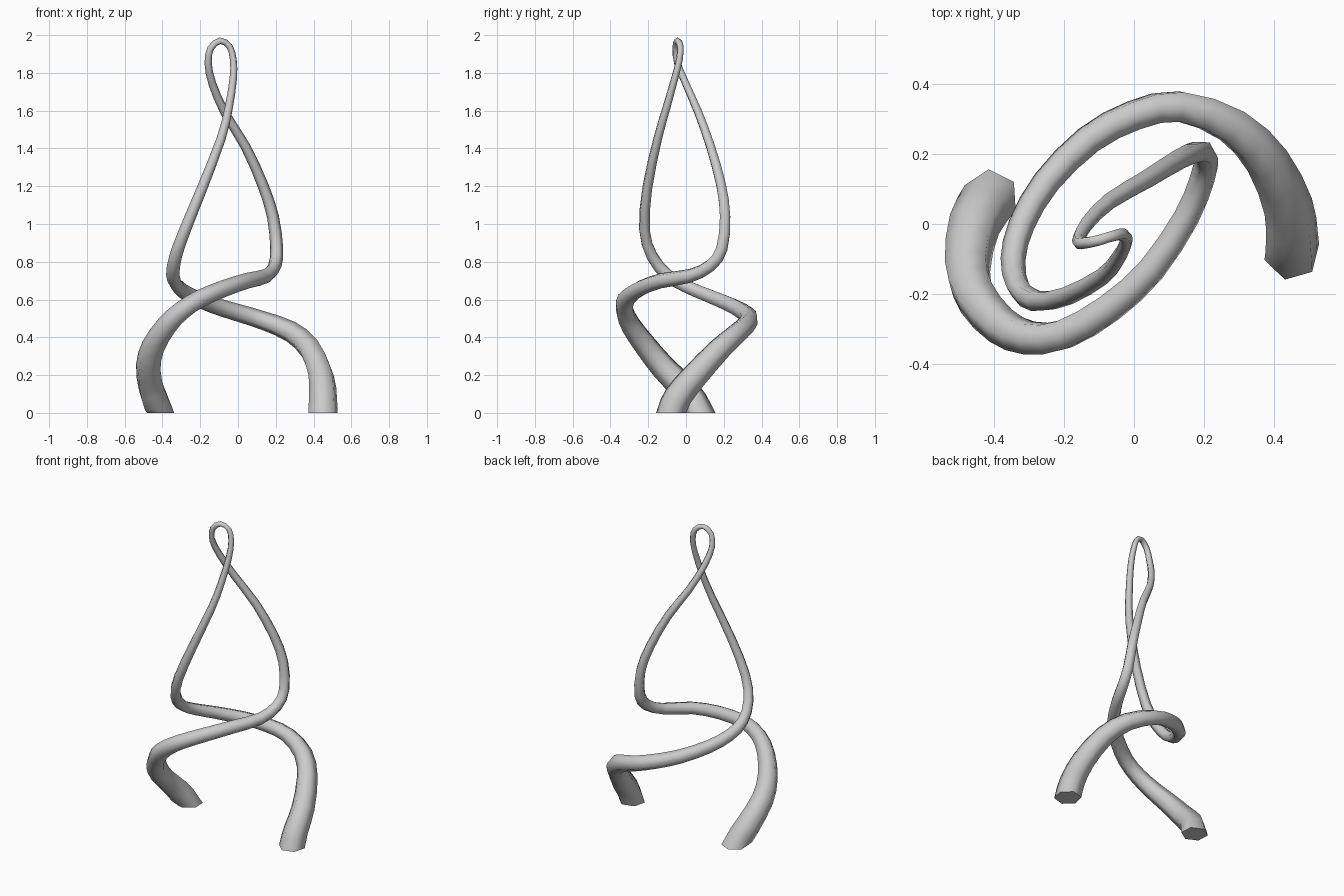
import bpy
import bmesh
import math
from mathutils import Vector

SIDES = 6
STEPS = 2

default_cube = bpy.data.objects.get("Cube")
if default_cube:
    bpy.data.objects.remove(default_cube, do_unlink=True)

# Strand from the left foot up to the top loop
rising_strand = [
    (.45, -.08, .01), (.45, -.04, .1), (.44, .05, .21), (.38, .18, .35),
    (.28, .28, .44), (.13, .335, .5), (0, .31, .54), (-.13, .24, .58),
    (-.25, .12, .63), (-.32, 0, .68), (-.345, -.1, .74), (-.33, -.18, .84),
    (-.28, -.22, .98), (-.19, -.205, 1.2), (-.09, -.15, 1.46),
    (-.05, -.105, 1.62), (-.025, -.06, 1.78), (-.025, -.035, 1.88),
    (-.045, -.03, 1.95), (-.095, -.045, 1.98),
]

# Strand from the top loop down to the right foot
falling_strand = [
    (-.145, -.055, 1.94), (-.158, -.045, 1.86), (-.135, 0, 1.75),
    (-.07, .065, 1.6), (.04, .13, 1.42), (.13, .185, 1.22),
    (.185, .207, 1.05), (.205, .19, .88), (.195, .13, .79),
    (.15, .02, .735), (.05, -.13, .71), (-.07, -.24, .67),
    (-.2, -.315, .615), (-.3, -.325, .55), (-.38, -.29, .47),
    (-.45, -.21, .36), (-.475, -.12, .25), (-.455, 0, .125),
    (-.41, .075, .01),
]

# Tube radius by fraction of the way from a foot to the top
taper = [(0, .081), (.13, .066), (.27, .049), (.5, .037), (.63, .031), (1, .017)]


def smooth_path(points, steps):
    """Catmull-Rom samples passing through every control point."""
    pts = [Vector(p) for p in points]
    pts = [2 * pts[0] - pts[1]] + pts + [2 * pts[-1] - pts[-2]]
    path = []
    for a, b, c, d in zip(pts, pts[1:], pts[2:], pts[3:]):
        for i in range(steps):
            t = i / steps
            path.append(b + (c - a) * (t / 2)
                        + (2 * a - 5 * b + 4 * c - d) * (t * t / 2)
                        + (3 * b - a - 3 * c + d) * (t ** 3 / 2))
    path.append(pts[-2])
    return path


def tube_radius(fraction):
    for (f0, r0), (f1, r1) in zip(taper, taper[1:]):
        if fraction <= f1:
            return r0 + (r1 - r0) * (fraction - f0) / (f1 - f0)
    return taper[-1][1]


def sweep_tube(name, path, material):
    """Sweep a tapering polygon along the path with level, flat end caps."""
    up = Vector((0, 0, 1))
    tangents = [(b - a).normalized() for a, b in zip(path, path[2:])]
    tangents = [up] + tangents + [-up]

    lengths = [0.0]
    for a, b in zip(path, path[1:]):
        lengths.append(lengths[-1] + (b - a).length)
    half = lengths[-1] / 2

    bm = bmesh.new()
    rings = []
    start_angle = math.radians(16)
    side = Vector((math.cos(start_angle), math.sin(start_angle), 0))
    previous = tangents[0]
    for point, tangent, length in zip(path, tangents, lengths):
        # Carry the ring direction along without twisting
        side = previous.rotation_difference(tangent) @ side
        side = (side - tangent * side.dot(tangent)).normalized()
        other = tangent.cross(side)
        previous = tangent
        radius = tube_radius(1 - abs(length - half) / half)
        ring = []
        for k in range(SIDES):
            angle = math.tau * k / SIDES
            offset = side * math.cos(angle) + other * math.sin(angle)
            ring.append(bm.verts.new(point + offset * radius))
        rings.append(ring)

    for lower, upper in zip(rings, rings[1:]):
        for k in range(SIDES):
            n = (k + 1) % SIDES
            face = bm.faces.new((lower[k], lower[n], upper[n], upper[k]))
            face.smooth = True

    # Flat soles under both feet
    for ring in (rings[0][::-1], rings[-1]):
        cap = bm.faces.new(ring)
        for edge in cap.edges:
            edge.smooth = False

    bmesh.ops.recalc_face_normals(bm, faces=bm.faces)
    lowest = min(v.co.z for v in bm.verts)
    bmesh.ops.translate(bm, verts=bm.verts, vec=(0, 0, -lowest))
    mesh = bpy.data.meshes.new(name)
    bm.to_mesh(mesh)
    bm.free()
    mesh.materials.append(material)
    obj = bpy.data.objects.new(name, mesh)
    bpy.context.collection.objects.link(obj)
    return obj


# Plain grey finish
grey = bpy.data.materials.new("plain_grey")
grey.use_nodes = True
colour = (.6, .6, .6, 1)
grey.diffuse_color = colour
grey.node_tree.nodes["Principled BSDF"].inputs["Base Color"].default_value = colour

sweep_tube("twisted_tube", smooth_path(rising_strand + falling_strand, STEPS), grey)
